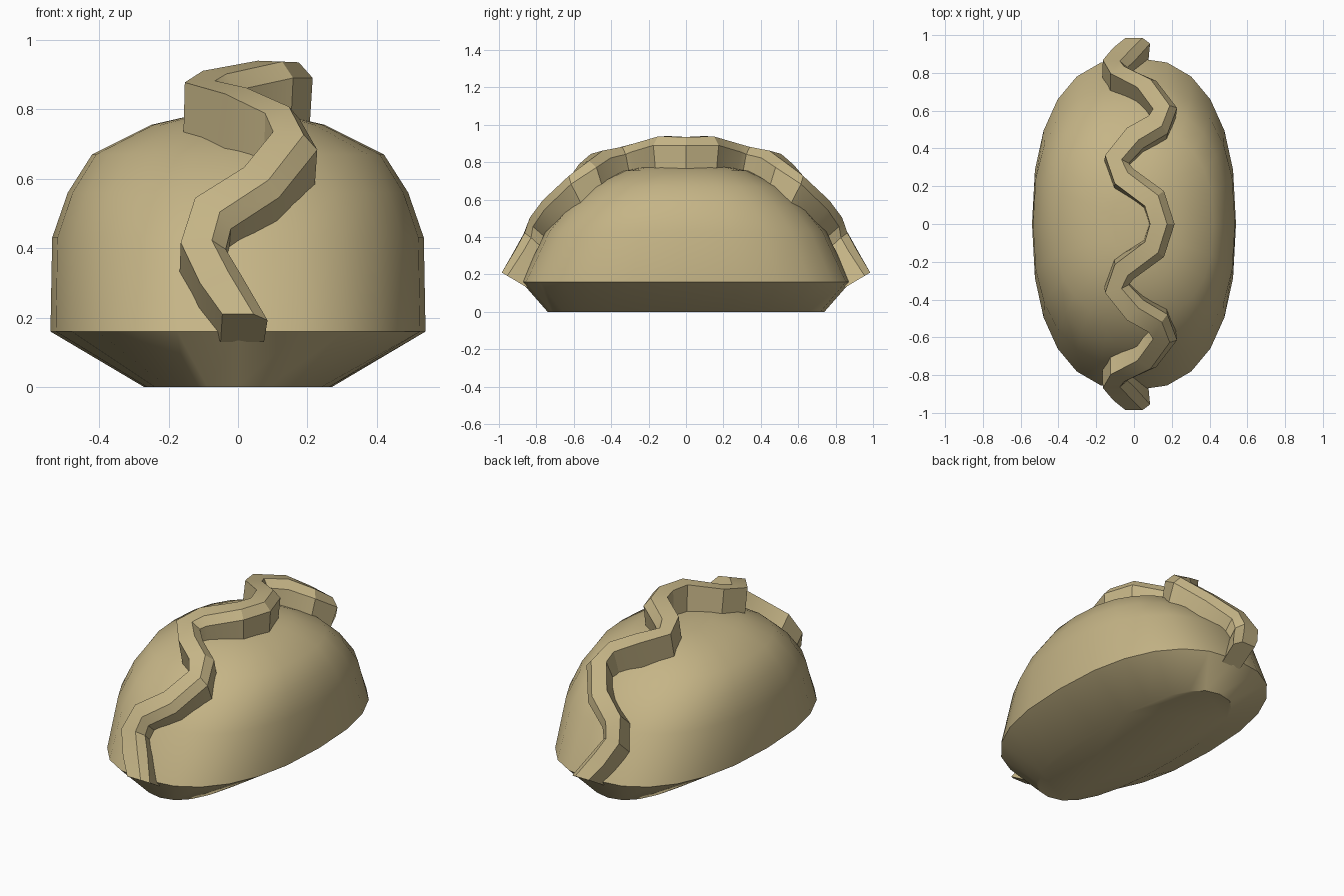
import bpy, bmesh, math
from mathutils import Vector

if "Cube" in bpy.data.objects:
    bpy.data.objects.remove(bpy.data.objects["Cube"])

dough = bpy.data.materials.new("dough")
dough.diffuse_color = (0.56, 0.46, 0.24, 1)
dough.use_nodes = True
dough.node_tree.nodes["Principled BSDF"].inputs["Base Color"].default_value = dough.diffuse_color


def finish(bm, name, angle):
    bmesh.ops.recalc_face_normals(bm, faces=bm.faces)
    mesh = bpy.data.meshes.new(name)
    bm.to_mesh(mesh)
    bm.free()
    obj = bpy.data.objects.new(name, mesh)
    obj.data.materials.append(dough)
    bpy.context.collection.objects.link(obj)
    bpy.ops.object.select_all(action='DESELECT')
    bpy.context.view_layer.objects.active = obj
    obj.select_set(True)
    bpy.ops.object.shade_smooth_by_angle(angle=math.radians(angle))


def loft(bm, loops):
    """Skin closed loops of points and cap both ends."""
    rings = [[bm.verts.new(p) for p in loop] for loop in loops]
    for a, b in zip(rings, rings[1:]):
        n = len(a)
        for i in range(n):
            j = (i + 1) % n
            bm.faces.new((a[i], a[j], b[j], b[i]))
    bm.faces.new(rings[0])
    bm.faces.new(rings[-1])


def oval(rx, ry, z, power=2.4, n=24):
    pts = []
    for i in range(n):
        t = 2 * math.pi * i / n
        c, s = math.cos(t), math.sin(t)
        pts.append((rx * math.copysign(abs(c) ** (2 / power), c),
                    ry * math.copysign(abs(s) ** (2 / power), s), z))
    return pts


# Dumpling body: half width, half length, height of each oval
levels = [(0.27, 0.74, 0), (0.54, 0.88, 0.16), (0.535, 0.75, 0.43),
          (0.49, 0.64, 0.56), (0.42, 0.51, 0.67), (0.25, 0.33, 0.755), (0.12, 0.16, 0.785)]
bm = bmesh.new()
loft(bm, [oval(*lv) for lv in levels])
finish(bm, "body", 40)

# Wavy pinched seam, half path: top (x, y, z) and root (y, z)
half = [
    (0.14, 0.00, 0.935, 0.00, 0.73), (0.10, 0.13, 0.938, 0.12, 0.73),
    (-0.06, 0.25, 0.905, 0.22, 0.71), (-0.10, 0.35, 0.88, 0.31, 0.69),
    (0.00, 0.47, 0.855, 0.41, 0.64), (0.12, 0.54, 0.80, 0.47, 0.60),
    (0.155, 0.62, 0.73, 0.53, 0.55), (0.06, 0.75, 0.61, 0.62, 0.46),
    (-0.08, 0.82, 0.52, 0.67, 0.38), (-0.11, 0.865, 0.42, 0.72, 0.29),
    (-0.06, 0.92, 0.32, 0.77, 0.22), (0.01, 0.985, 0.21, 0.85, 0.13)]
path = [(x, -y, z, -ry, rz) for x, y, z, ry, rz in half[:0:-1]] + half

# Seam section: (sideways offset, depth towards root)
section = [(-0.06, 1), (-0.055, 0), (0.035, 0), (0.075, 0.22), (0.065, 1)]
tops = [Vector(p[:3]) for p in path]
loops = []
for i, p in enumerate(path):
    tangent = tops[min(i + 1, len(path) - 1)] - tops[max(i - 1, 0)]
    down = Vector((p[0], p[3], p[4])) - tops[i]
    side = tangent.cross(-down).normalized()
    if i in (0, len(path) - 1):
        side = Vector((1, 0, 0))
    loops.append([tops[i] + side * s + down * d for s, d in section])
bm = bmesh.new()
loft(bm, loops)
finish(bm, "pinched_seam", 25)
